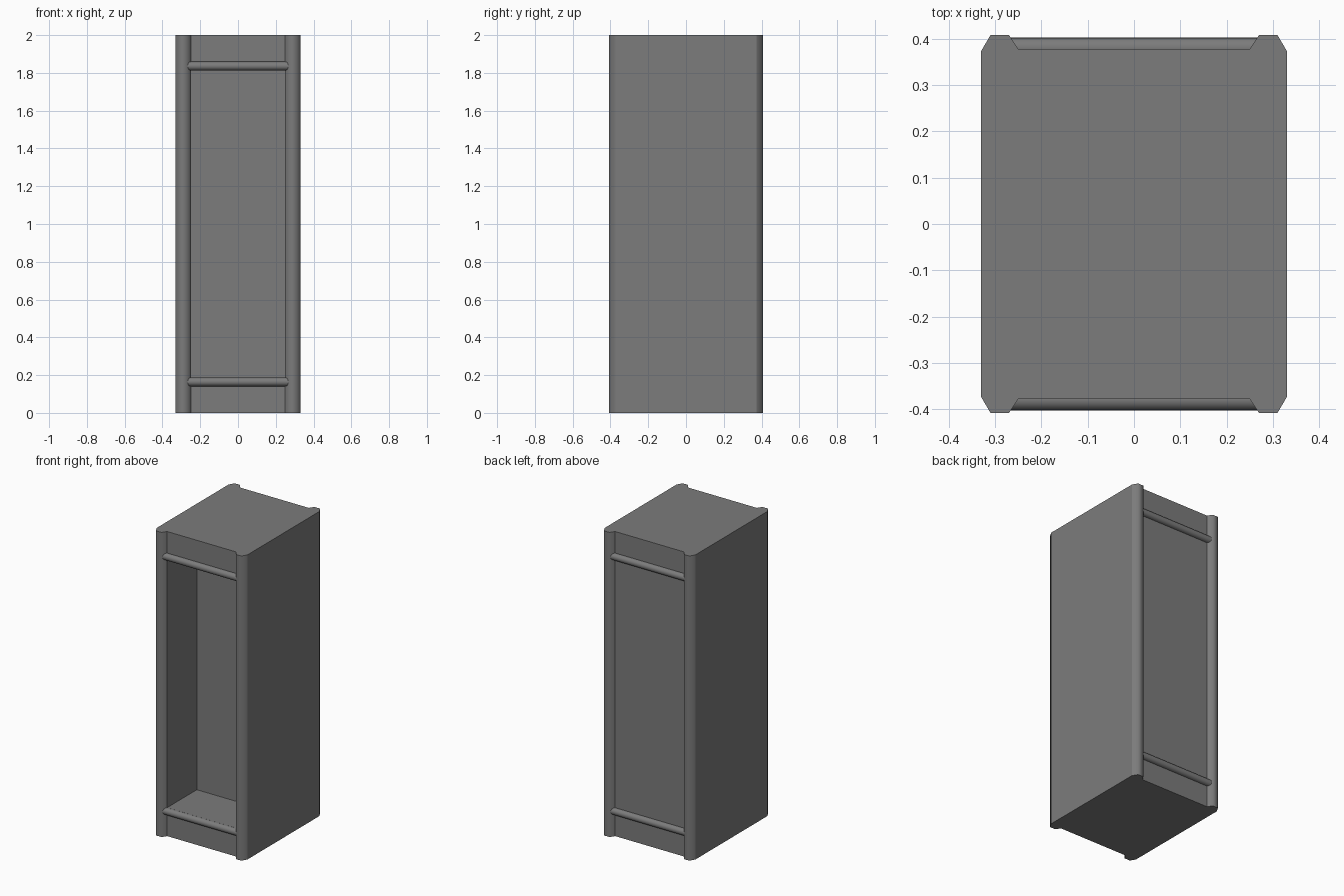
import bpy, bmesh
from mathutils import Matrix

if "Cube" in bpy.data.objects:
    bpy.data.objects.remove(bpy.data.objects["Cube"])

HEIGHT = 2.0
INNER = 0.25        # half width between the side walls
FACE = 0.378        # depth of the recessed front and back faces
LOW, HIGH = 0.187, 1.813   # floor and ceiling of the niche
NICHE_BACK = -0.07
ROD = 0.023

grey = bpy.data.materials.new("dark_grey")
grey.use_nodes = True
colour = (0.2, 0.2, 0.2, 1)
grey.diffuse_color = colour
grey.node_tree.nodes["Principled BSDF"].inputs["Base Color"].default_value = colour


def finish(name, bm):
    bmesh.ops.recalc_face_normals(bm, faces=bm.faces)
    mesh = bpy.data.meshes.new(name)
    bm.to_mesh(mesh)
    bm.free()
    mesh.materials.append(grey)
    obj = bpy.data.objects.new(name, mesh)
    bpy.context.collection.objects.link(obj)
    return obj


def box(name, y0, y1, z0, z1):
    bm = bmesh.new()
    place = Matrix.Translation((0, (y0 + y1) / 2, (z0 + z1) / 2))
    size = Matrix.Diagonal((2 * INNER, y1 - y0, z1 - z0, 1))
    bmesh.ops.create_cube(bm, size=1, matrix=place @ size)
    finish(name, bm)


def side_wall(name, side):
    # Upright wall whose front and back ends form rounded posts
    end = [(0.33, 0.374), (0.31, 0.408), (0.27, 0.408), (INNER, FACE)]
    outline = end + [(x, -y) for x, y in reversed(end)]
    bm = bmesh.new()
    base = bm.faces.new([bm.verts.new((side * x, y, 0)) for x, y in outline])
    made = bmesh.ops.extrude_face_region(bm, geom=[base])["geom"]
    top = [v for v in made if isinstance(v, bmesh.types.BMVert)]
    bmesh.ops.translate(bm, verts=top, vec=(0, 0, HEIGHT))
    for face in bm.faces:
        face.smooth = True
    # Only the long outer post edges are soft
    for edge in bm.edges:
        a, b = (v.co for v in edge.verts)
        edge.smooth = abs(a.z - b.z) > 1 and abs(a.y) > 0.4
    finish(name, bm)


def rod(name, y, z):
    bm = bmesh.new()
    turn = Matrix.Rotation(1.570796, 4, "Y")
    bmesh.ops.create_cone(bm, cap_ends=True, segments=16, radius1=ROD, radius2=ROD,
                          depth=0.54, matrix=Matrix.Translation((0, y, z)) @ turn)
    for face in bm.faces:
        face.smooth = len(face.verts) == 4
    finish(name, bm)


# Side walls with posts
side_wall("left_side_wall", 1)
side_wall("right_side_wall", -1)

# Base, header and back filling around the open front niche
box("base", -FACE, FACE, 0, LOW)
box("header", -FACE, FACE, HIGH, HEIGHT)
box("back_panel", NICHE_BACK, FACE, LOW, HIGH)

# Horizontal trim rods on front and back
for face_name, sign in (("front", -1), ("back", 1)):
    rod(face_name + "_lower_rod", sign * (FACE + 0.002), LOW - ROD)
    rod(face_name + "_upper_rod", sign * (FACE + 0.002), HIGH + ROD)
